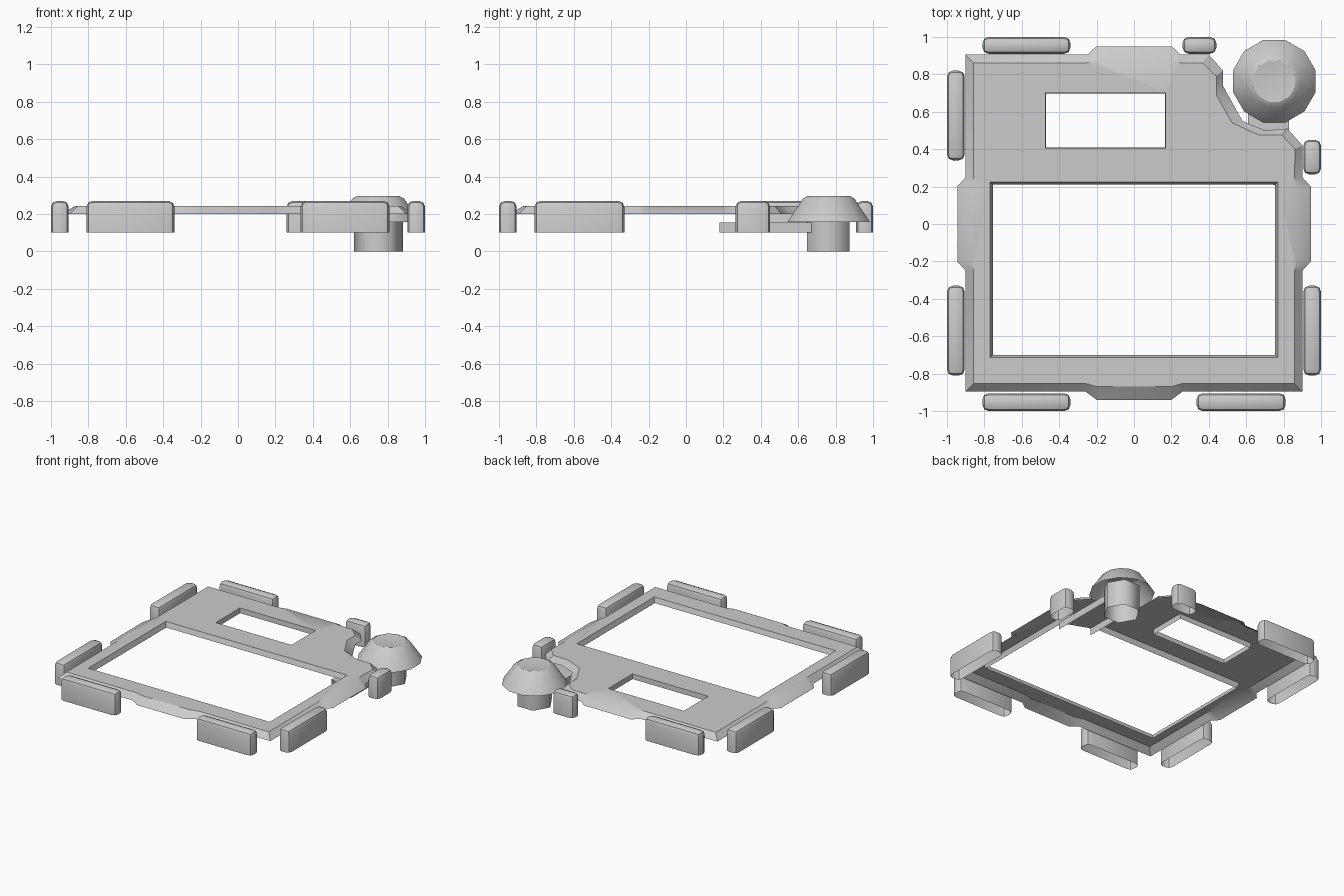
import bpy, bmesh, math

if "Cube" in bpy.data.objects:
    bpy.data.objects.remove(bpy.data.objects["Cube"])


def finish(bm, name, angle=30):
    me = bpy.data.meshes.new(name)
    bm.to_mesh(me)
    bm.free()
    ob = bpy.data.objects.new(name, me)
    bpy.context.collection.objects.link(ob)
    bpy.ops.object.select_all(action='DESELECT')
    ob.select_set(True)
    bpy.context.view_layer.objects.active = ob
    bpy.ops.object.shade_smooth_by_angle(angle=math.radians(angle))
    return ob


def ring(bm, pts, z):
    return [bm.verts.new((x, y, z)) for x, y in pts]


def bridge(bm, low, high):
    n = len(low)
    for i in range(n):
        j = (i + 1) % n
        bm.faces.new((low[i], low[j], high[j], high[i]))


def rect(x0, x1, y0, y1):
    return [(x0, y0), (x1, y0), (x1, y1), (x0, y1)]


# Face plate: thin open shell with sloped rim, side tabs and a corner notch
outer = [(-.9, -.895), (-.26, -.895), (-.2, -.94), (.2, -.94), (.26, -.895),
         (.9, -.895), (.9, -.25), (.945, -.2), (.945, .2), (.9, .25),
         (.9, .42), (.82, .51), (.70, .50), (.58, .55), (.475, .74), (.475, .82), (.40, .905),
         (.25, .905), (.2, .95), (-.2, .95), (-.25, .905), (-.9, .905),
         (-.9, .25), (-.945, .2), (-.945, -.2), (-.9, -.25)]
inner = [(-.857, -.852), (-.26, -.852), (-.2, -.87), (.2, -.87), (.26, -.852),
         (.857, -.852), (.857, -.25), (.87, -.2), (.87, .2), (.857, .25),
         (.862, .40), (.79, .475), (.67, .475), (.525, .54), (.44, .69), (.44, .79), (.365, .862),
         (.25, .862), (.2, .875), (-.2, .875), (-.25, .862), (-.857, .862),
         (-.857, .25), (-.87, .2), (-.87, -.2), (-.857, -.25)]
bm = bmesh.new()
low, high = ring(bm, outer, .2), ring(bm, inner, .243)
bridge(bm, low, high)
loops = [high]
for (x0, x1, y0, y1), lip in (((-.755, .755, -.7, .21), .014), ((-.47, .165, .41, .697), .003)):
    top = ring(bm, rect(x0 - lip, x1 + lip, y0 - lip, y1 + lip), .243)
    bridge(bm, top, ring(bm, rect(x0, x1, y0, y1), .205))
    loops.append(top)
edges = []
for lp in loops:
    for i, v in enumerate(lp):
        w = lp[(i + 1) % len(lp)]
        edges.append(bm.edges.get((v, w)))
fill = bmesh.ops.triangle_fill(bm, use_beauty=True, use_dissolve=False, edges=edges)
bm.normal_update()
for f in bm.faces:
    if f.normal.z < 0:
        f.normal_flip()
finish(bm, "face_plate")


# Edge bumpers: rounded bars, open underneath
def bumper(name, x0, x1, y0, y1, z0=.1, z1=.27):
    bm = bmesh.new()
    b, t = ring(bm, rect(x0, x1, y0, y1), z0), ring(bm, rect(x0, x1, y0, y1), z1)
    bridge(bm, b, t)
    bm.faces.new(t)
    es = [e for e in bm.edges if any(v.co.z > z0 + .01 for v in e.verts)]
    bmesh.ops.bevel(bm, geom=es, offset=.032, segments=2, profile=.5, affect='EDGES')
    finish(bm, name, 35)


bumper("bumper_back_left", -.81, -.34, .91, 1.0)
bumper("bumper_back_right_small", .26, .44, .91, 1.0)
bumper("bumper_right_back_small", .905, 1.0, .265, .45)
bumper("bumper_right_front", .905, 1.0, -.81, -.33)
bumper("bumper_left_back", -1.0, -.905, .34, .82)
bumper("bumper_left_front", -1.0, -.905, -.81, -.33)
bumper("bumper_front_left", -.81, -.34, -1.0, -.905)
bumper("bumper_front_right", .335, .81, -1.0, -.905)


# Corner knob: lathed cap over a six-sided post
def lathe(name, profile, sides, phase, cx=.75, cy=.763, angle=40):
    bm = bmesh.new()
    rings = []
    for r, z in profile:
        pts = [(cx + r * math.cos(phase + math.tau * i / sides),
                cy + r * math.sin(phase + math.tau * i / sides)) for i in range(sides)]
        rings.append(ring(bm, pts, z))
    for a, b in zip(rings, rings[1:]):
        bridge(bm, a, b)
    bm.faces.new(rings[-1])
    finish(bm, name, angle)


lathe("knob_cap", [(.228, .157), (.143, .282), (.115, .297), (.05, .29)], 12, math.pi / 12, angle=29)
lathe("knob_post", [(.131, 0), (.131, .2)], 6, 0, cy=.76, angle=65)

# Knob arm: shallow upside-down channel running under the plate
bm = bmesh.new()
arm = [(.61, .26), (.83, .178), (.83, .68), (.61, .68)]
b, t = ring(bm, arm, .1), ring(bm, arm, .155)
bm.faces.new(t)
for i in (1, 3):
    j = (i + 1) % 4
    bm.faces.new((b[i], b[j], t[j], t[i]))
finish(bm, "knob_arm")
